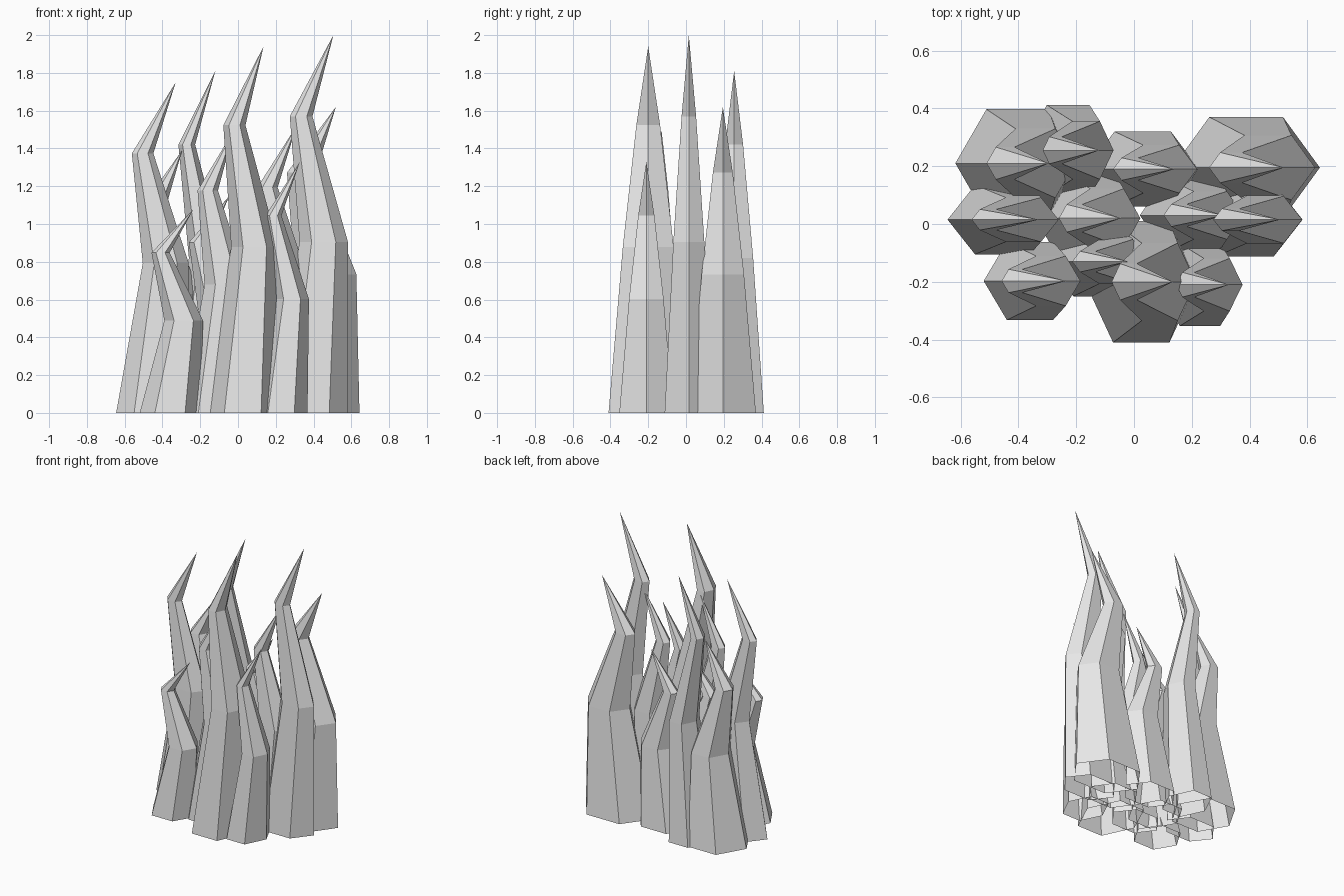
import bpy
import bmesh

if "Cube" in bpy.data.objects:
    bpy.data.objects.remove(bpy.data.objects["Cube"], do_unlink=True)

# Single pale grey for every blade
grey = bpy.data.materials.new("pale_grey")
grey.use_nodes = True
COLOUR = (0.8, 0.8, 0.8, 1)
grey.diffuse_color = COLOUR
grey.node_tree.nodes["Principled BSDF"].inputs["Base Color"].default_value = COLOUR

# Six-sided section, and rings as (height, width, sideways lean) fractions
HEXAGON = [(1, 0), (.5, 1), (-.5, 1), (-1, 0), (-.5, -1), (.5, -1)]
RINGS = [(0, 1, 0), (.453, .64, .58), (.785, .3, -.4)]


def blade(name, x, y, rx, ry, height, lean):
    """Hollow, bent six-sided spike that is open underneath."""
    bm = bmesh.new()
    rings = []
    for fz, fr, fl in RINGS:
        rings.append([bm.verts.new((fl * lean + u * rx * fr, v * ry * fr, fz * height))
                      for u, v in HEXAGON])
    tip = bm.verts.new((lean, 0, height))
    for i in range(6):
        j = (i + 1) % 6
        for low, high in zip(rings, rings[1:]):
            bm.faces.new((low[i], low[j], high[j], high[i]))
        bm.faces.new((rings[-1][i], rings[-1][j], tip))
    mesh = bpy.data.meshes.new(name)
    bm.to_mesh(mesh)
    bm.free()
    mesh.materials.append(grey)
    obj = bpy.data.objects.new(name, mesh)
    obj.location = (x, y, 0)
    bpy.context.collection.objects.link(obj)


# Front row
blade("front_right_blade", -.36, -.197, .16, .135, 1.08, .125)
blade("front_inner_blade", -.12, -.13, .18, .12, 1.5, .1)
blade("front_tall_blade", .025, -.2, .195, .21, 1.94, .11)
blade("front_left_blade", .228, -.21, .14, .143, 1.33, .1)
# Middle row
blade("middle_right_blade", -.455, .015, .19, .12, 1.75, .125)
blade("middle_short_blade", -.16, .02, .18, .16, 1.15, .115)
blade("middle_inner_blade", .2, .03, .18, .13, 1.52, .11)
blade("middle_tall_blade", .383, .015, .2, .128, 2, .122)
# Back row
blade("back_right_blade", -.403, .21, .215, .187, 1.39, .107)
blade("back_tall_blade", -.228, .255, .148, .157, 1.81, .108)
blade("back_short_blade", .03, .19, .195, .13, 1.2, .11)
blade("back_left_blade", .388, .195, .255, .175, 1.62, .13)
